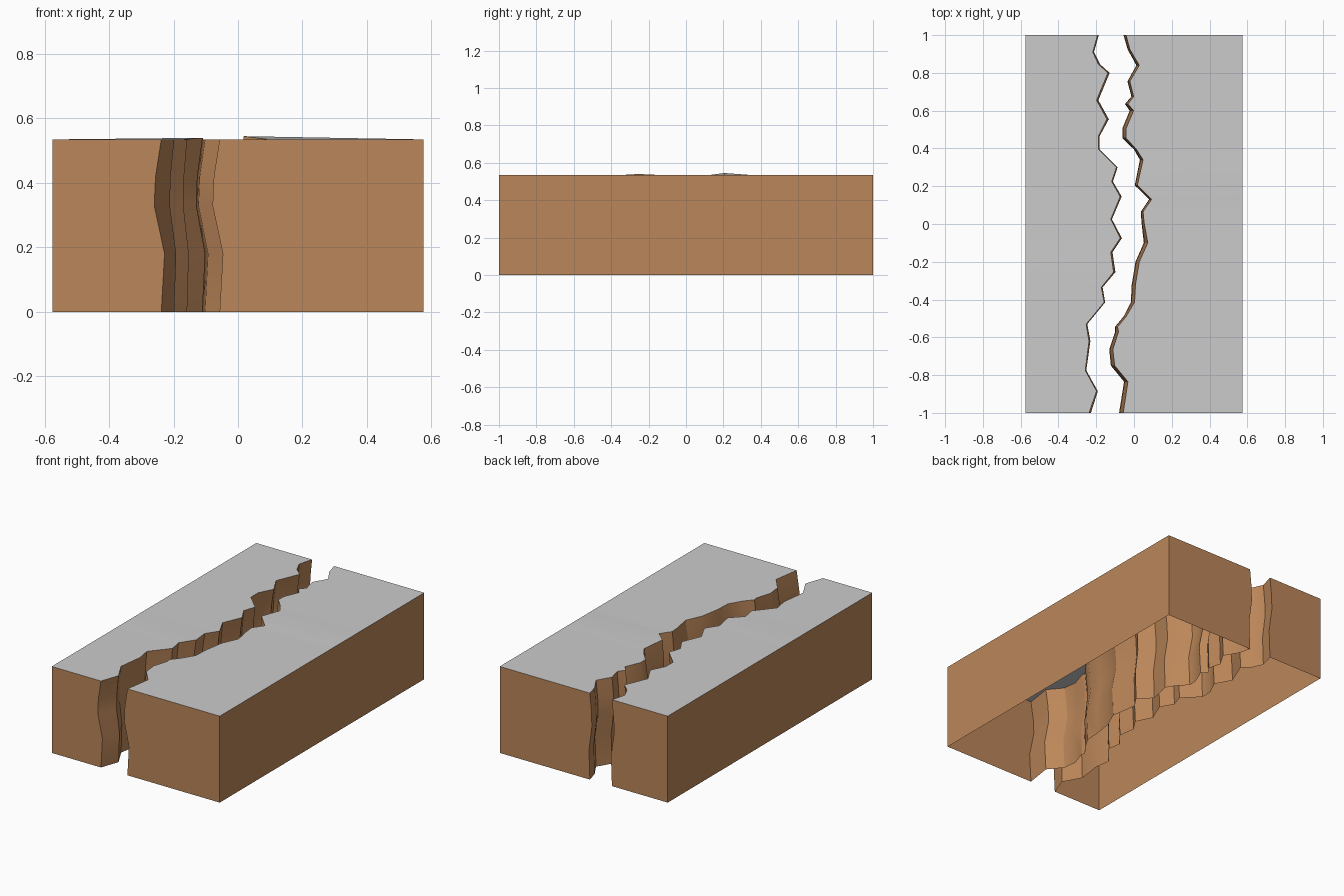
import bpy
import random
from mathutils import noise, Vector

if "Cube" in bpy.data.objects:
    bpy.data.objects.remove(bpy.data.objects["Cube"])

H, W = 0.535, 0.575
# Relative heights of the crack wall levels and their sideways sway
LEVELS = [(0, 0.0), (0.18, 0.010), (0.33, -0.022), (0.42, -0.018), (H, 0.0)]

# Rims of the crack seen from above, (x, y) from back to front
LEFT_RIM = [(-.185, 1), (-.21, .91), (-.18, .845), (-.13, .80), (-.19, .655),
            (-.135, .555), (-.18, .465), (-.18, .395), (-.085, .30), (-.11, .225),
            (-.065, .145), (-.115, .025), (-.065, -.075), (-.115, -.15),
            (-.10, -.255), (-.165, -.335), (-.15, -.415), (-.245, -.53),
            (-.23, -.62), (-.25, -.775), (-.19, -.885), (-.23, -1)]
RIGHT_RIM = [(-.05, 1), (-.03, .925), (.02, .84), (-.03, .755), (-.01, .675),
             (-.04, .635), (-.01, .60), (-.05, .505), (-.05, .455), (.005, .395),
             (.04, .34), (.01, .205), (.085, .13), (.04, .065), (.045, .01),
             (.065, -.10), (.02, -.20), (0, -.32), (-.005, -.415), (-.05, -.49),
             (-.095, -.545), (-.09, -.57), (-.12, -.665), (-.11, -.75),
             (-.04, -.835), (-.065, -1)]

soil = bpy.data.materials.new("soil")
soil.diffuse_color = (0.5, 0.24, 0.1, 1)
soil.use_nodes = True
soil.node_tree.nodes["Principled BSDF"].inputs["Base Color"].default_value = soil.diffuse_color


def add_mesh(name, verts, faces, mat=None):
    me = bpy.data.meshes.new(name)
    me.from_pydata(verts, [], faces)
    ob = bpy.data.objects.new(name, me)
    bpy.context.collection.objects.link(ob)
    if mat:
        me.materials.append(mat)
    bpy.ops.object.select_all(action='DESELECT')
    ob.select_set(True)
    bpy.context.view_layer.objects.active = ob
    bpy.ops.object.shade_smooth_by_angle(angle=0.5)


def build_block(name, rim, side, bump_y, bump_h):
    rng = random.Random(4)
    rim = [(x + side * 0.008, y) for x, y in rim]
    if side < 0:
        rim = rim[::-1]
    outer = side * W
    n = len(rim)
    lift = [bump_h if abs(y - bump_y) < 0.01 else 0 for _, y in rim]

    # Soil walls: one column per rim point plus the two outer corners, open below
    verts = []
    for i, (x, y) in enumerate(rim):
        amp = 1.0 if y < -0.99 else rng.uniform(0.5, 1.0)
        for z, sway in LEVELS:
            verts.append((x + sway * amp, y, z + (lift[i] if z == H else 0)))
    for y in (rim[-1][1], rim[0][1]):
        verts += [(outer, y, z) for z, _ in LEVELS]
    m, k = n + 2, len(LEVELS)
    faces = []
    for i in range(m):
        a, b = i * k, (i + 1) % m * k
        faces += [(a + j, b + j, b + j + 1, a + j + 1) for j in range(k - 1)]
    add_mesh(name + "_soil_walls", verts, faces, soil)

    # Grey ground surface: strips from the rim to the outer edge
    verts = [(x, y, H + l) for (x, y), l in zip(rim, lift)]
    verts += [(outer, y, H) for _, y in rim]
    faces = [(i, i + 1, n + i + 1, n + i) for i in range(n - 1)]
    add_mesh(name + "_ground_surface", verts, faces)


build_block("left_block", LEFT_RIM, -1, -.255, 0.005)
build_block("right_block", RIGHT_RIM, 1, .205, 0.010)
